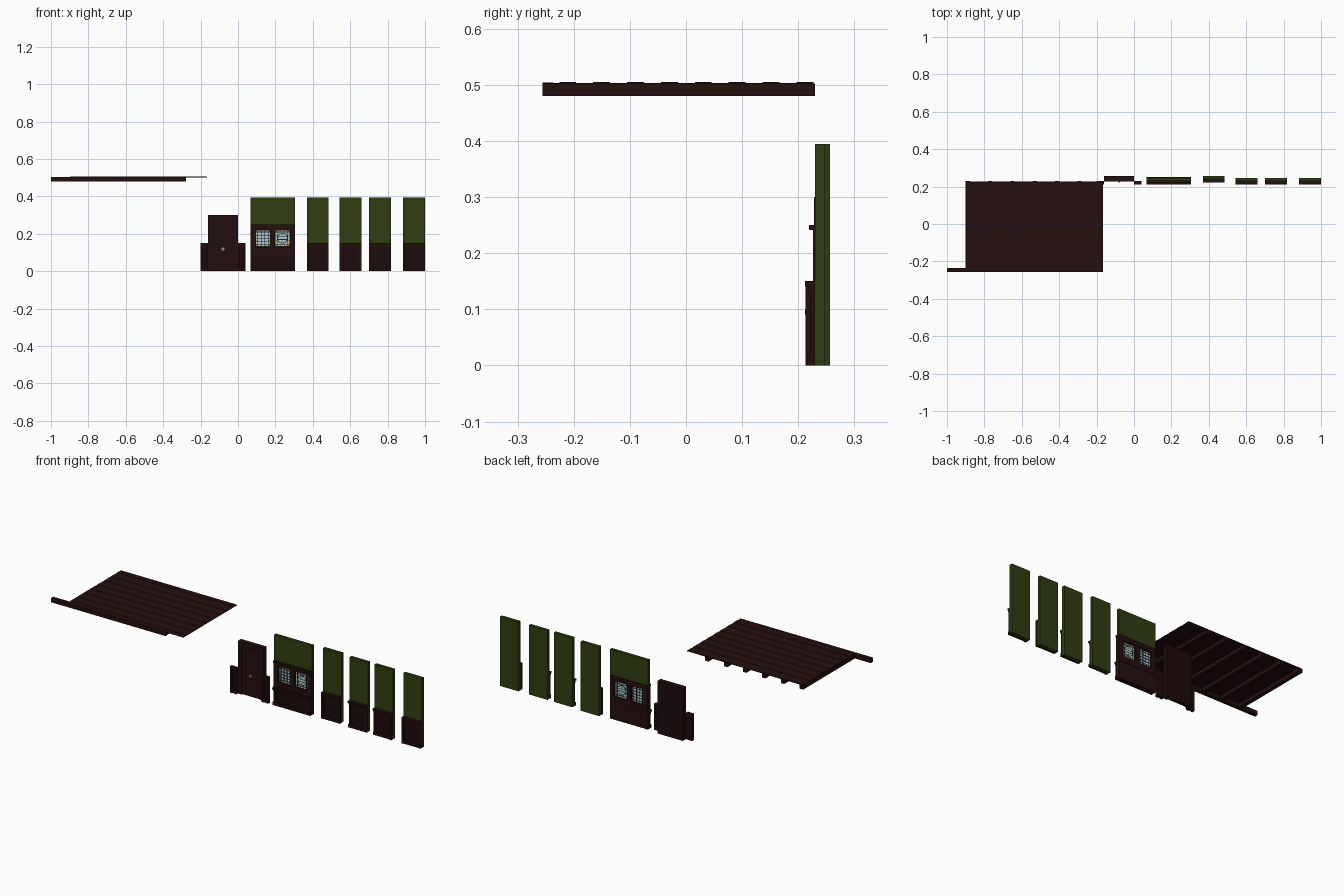
import bpy, bmesh, math
from mathutils import Matrix

if "Cube" in bpy.data.objects:
    bpy.data.objects.remove(bpy.data.objects["Cube"])


def mat(name, rgb):
    m = bpy.data.materials.new(name)
    m.diffuse_color = (*rgb, 1)
    m.use_nodes = True
    m.node_tree.nodes["Principled BSDF"].inputs["Base Color"].default_value = m.diffuse_color
    return m


WOOD = mat("dark wood", (0.017, 0.0045, 0.0045))
DEEP = mat("deep wood", (0.012, 0.0032, 0.0035))
GREEN = mat("green wall", (0.029, 0.046, 0.005))
GLASS = mat("pale blue glass", (0.42, 0.60, 0.68))
GOLD = mat("gold", (0.42, 0.24, 0.03))
LEAD = mat("lead", (0.012, 0.012, 0.012))


def build(name, boxes, m):
    """One object from a list of boxes (x0, x1, y0, y1, z0, z1)."""
    bm = bmesh.new()
    for x0, x1, y0, y1, z0, z1 in boxes:
        mx = Matrix.Translation(((x0 + x1) / 2, (y0 + y1) / 2, (z0 + z1) / 2))
        bmesh.ops.create_cube(bm, size=1, matrix=mx @ Matrix.Diagonal((x1 - x0, y1 - y0, z1 - z0, 1)))
    return finish(name, bm, m)


def finish(name, bm, m):
    me = bpy.data.meshes.new(name)
    bm.to_mesh(me)
    bm.free()
    me.materials.append(m)
    ob = bpy.data.objects.new(name, me)
    bpy.context.collection.objects.link(ob)
    return ob


def disc(name, x, y, z, r, depth, m, sides=8):
    bm = bmesh.new()
    bmesh.ops.create_cone(bm, cap_ends=True, segments=sides, radius1=r, radius2=r, depth=depth,
                          matrix=Matrix.Translation((x, y, z)) @ Matrix.Rotation(math.pi / 2, 4, 'X'))
    return finish(name, bm, m)


def wainscot(name, x0, x1, y, top=0.15, left_post=False, right_post=False):
    """Panelling standing in front of the plane y."""
    build(name + "_panel", [(x0, x1, y - 0.004, y, 0, top - 0.005)], DEEP)
    parts = [(x0, x1, y - 0.018, y, top - 0.009, top),          # cap rail
             (x0, x1, y - 0.012, y, top - 0.02, top - 0.009),   # moulding
             (x0, x1, y - 0.014, y, 0, 0.018)]                  # skirting
    w = 0.011
    for xa, post in ((x0, left_post), (x1 - w, right_post)):    # end stiles
        d = 0.017 if post else 0.008
        parts.append((xa, xa + w, y - d, y, 0.0, top - 0.009))
    build(name + "_rails", parts, WOOD)


# ---- ceiling: joists, front beam and boards
build("ceiling_joists", [(x - 0.011, x + 0.011, -0.24, 0.23, 0.48, 0.502)
                         for x in [-0.889 + 0.1195 * i for i in range(6)]], WOOD)
build("ceiling_front_beam", [(-1, -0.278, -0.256, -0.236, 0.48, 0.504)], WOOD)
n, ya, yb = 16, -0.256, 0.227
step = (yb - ya) / n
build("ceiling_boards", [(-0.897, -0.165, ya + i * step, ya + (i + 1) * step,
                          0.5015, 0.505 if i % 2 else 0.5035) for i in range(n)], WOOD)

# ---- plain wall sections with panelling
for name, x0, x1, y, lp, rp in (("wall_a", 0.368, 0.484, 0.24, True, False),
                                ("wall_b", 0.543, 0.660, 0.23, False, False),
                                ("wall_c", 0.700, 0.817, 0.23, False, True),
                                ("wall_d", 0.882, 1.000, 0.23, True, False)):
    build(name, [(x0, x1, y, y + 0.017, 0, 0.395)], GREEN)
    wainscot(name + "_wainscot", x0, x1, y, left_post=lp, right_post=rp)

# ---- window wall
X0, X1 = 0.067, 0.305
build("window_wall_upper", [(X0, X1, 0.23, 0.247, 0.248, 0.395)], GREEN)
build("window_wall_lower", [(X0, X1, 0.23, 0.247, 0, 0.1)], WOOD)
wainscot("window_wall_wainscot", X0, X1, 0.23, top=0.10)
panes = ((0.094, 0.174), (0.197, 0.279))
Z0, Z1 = 0.130, 0.222
build("window_frame", [(X0, X1, 0.226, 0.249, 0.1, Z0), (X0, X1, 0.226, 0.249, Z1, 0.25),
                       (X0, panes[0][0], 0.226, 0.249, Z0, Z1),
                       (panes[0][1], panes[1][0], 0.226, 0.249, Z0, Z1),
                       (panes[1][1], X1, 0.226, 0.249, Z0, Z1)], WOOD)
build("window_sill_and_head", [(X0, X1, 0.219, 0.250, 0.241, 0.250),
                               (X0, X1, 0.219, 0.250, 0.097, 0.105)], WOOD)

# stained glass, the same on both sides
lead, gold = [], []
GY0, GY1 = 0.235, 0.241
t = 0.0016
for k, (a, b) in enumerate(panes):
    build(f"glass_{k}", [(a, b, 0.237, 0.239, Z0, Z1)], GLASS)
    w, h = b - a, Z1 - Z0
    lead += [(a + f * w - t, a + f * w + t, GY0, GY1, Z0, Z1) for f in (0.02, 0.15, 0.85, 0.98)]
    lead += [(a, b, GY0, GY1, Z0 + f * h - t, Z0 + f * h + t) for f in (0.02, 0.14, 0.86, 0.98)]
    if k == 0:   # left pane: tall lights with cross bars
        lead += [(a + f * w - t, a + f * w + t, GY0, GY1, Z0, Z1) for f in (0.38, 0.62)]
        lead += [(a, b, GY0, GY1, Z0 + f * h - t, Z0 + f * h + t) for f in (0.32, 0.5, 0.68)]
    # gold border squares
    for i in range(4):
        for f in (0.085, 0.915):
            c = 0.085 + 0.83 * i / 3
            s = 0.004
            for px, pz in ((a + f * w, Z0 + c * h), (a + c * w, Z0 + f * h)):
                gold.append((px - s, px + s, GY0 + 0.001, GY1 - 0.001, pz - s, pz + s))
build("window_lead", lead, LEAD)
build("window_gold", gold, GOLD)
cx, cz = sum(panes[1]) / 2, (Z0 + Z1) / 2
disc("window_rosette_rim", cx, 0.238, cz, 0.029, 0.0044, LEAD, 12)
disc("window_rosette", cx, 0.238, cz, 0.025, 0.0052, GLASS, 12)
build("window_rosette_bars", [(cx - 0.028, cx + 0.028, GY0, GY1, cz + o - t, cz + o + t)
                              for o in (-0.007, 0.007)], LEAD)
for o in (-0.017, 0.017):
    disc("window_rosette_gold", cx, 0.238, cz + o, 0.006, 0.0058, GOLD, 6)

# ---- door
DX0, DX1 = -0.16, 0.0
build("door_slab", [(DX0, DX1, 0.234, 0.257, 0, 0.298)], DEEP)
build("door_frame", [(DX0, DX0 + 0.022, 0.228, 0.256, 0, 0.299),
                     (DX1 - 0.022, DX1, 0.228, 0.256, 0, 0.299),
                     (DX0, DX1, 0.228, 0.256, 0.278, 0.30)], WOOD)
build("door_planks", [(-0.136 + i * 0.0283, -0.1095 + i * 0.0283, 0.231, 0.24, 0.004, 0.275)
                      for i in range(4)], WOOD)
disc("door_handle_plate", -0.08, 0.229, 0.118, 0.009, 0.004, GOLD, 10)
disc("door_handle_knob", -0.08, 0.226, 0.118, 0.004, 0.006, GOLD, 8)

# panelling either side of the door
for side, a, b in (("left", -0.2, -0.16), ("right", 0.0, 0.04)):
    wainscot("door_" + side + "_wainscot", a, b, 0.230, left_post=True, right_post=True)
